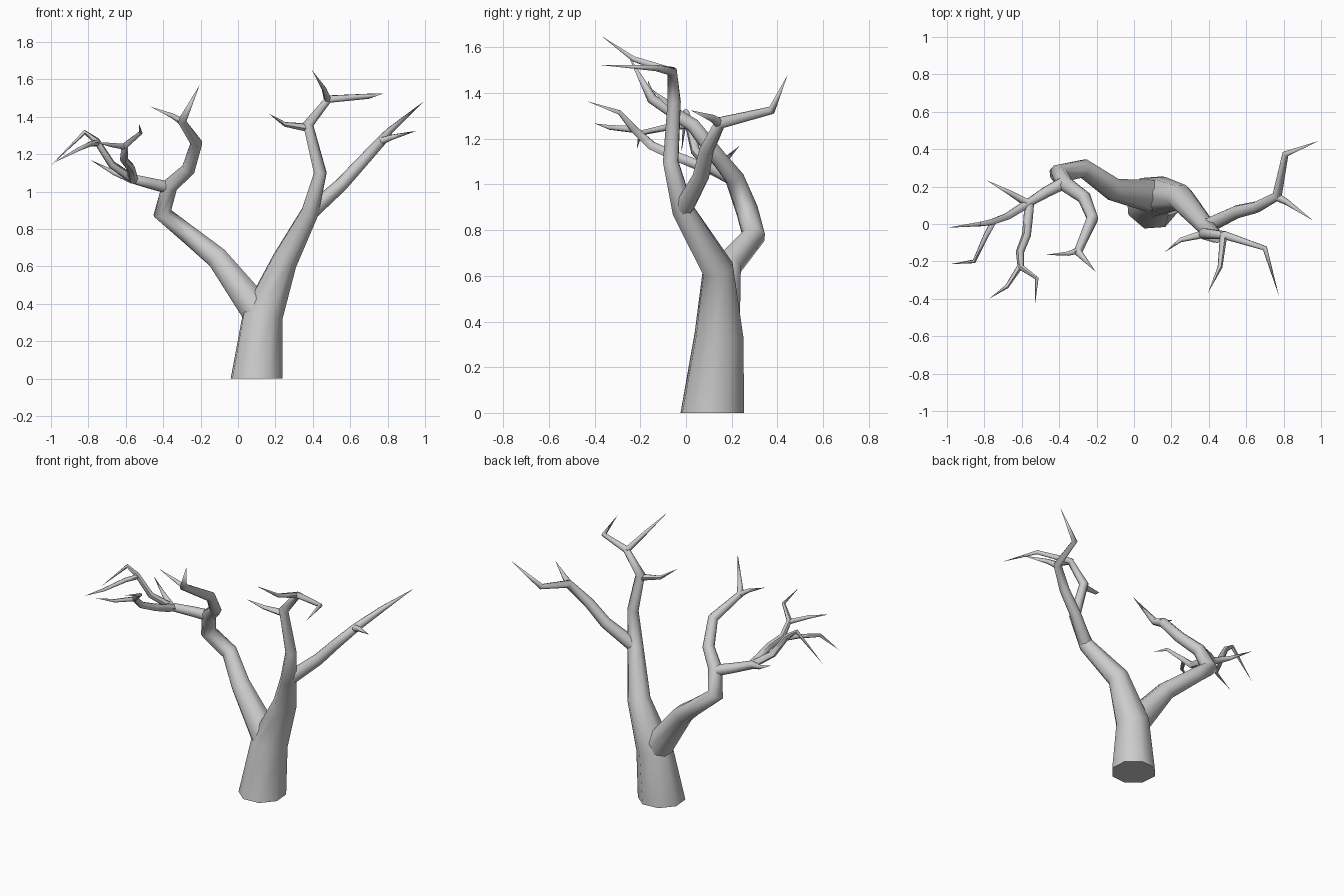
import bpy, bmesh, math
from mathutils import Vector


def limb(name, pts, sides=8):
    """Tapered tube through (x, y, z, radius) points; radius 0 ends in a point."""
    bm = bmesh.new()
    co = [Vector(p[:3]) for p in pts]
    seg = [(b - a).normalized() for a, b in zip(co, co[1:])]
    u = Vector((0.31, 0.9, 0.17))
    prev = None
    for i, p in enumerate(co):
        if i == 0:
            t = seg[0]
        elif i == len(co) - 1:
            t = seg[-1]
        else:
            t = (seg[i - 1] + seg[i]).normalized()
        u = (u - t * u.dot(t)).normalized()
        v = t.cross(u)
        r = pts[i][3]
        if r == 0:
            tip = bm.verts.new(p)
            for k in range(sides):
                bm.faces.new((prev[k], prev[(k + 1) % sides], tip))
            prev = None
            break
        ring = []
        for k in range(sides):
            a = 2 * math.pi * k / sides
            ring.append(bm.verts.new(p + (u * math.cos(a) + v * math.sin(a)) * r))
        if prev:
            for k in range(sides):
                j = (k + 1) % sides
                bm.faces.new((prev[k], prev[j], ring[j], ring[k]))
        else:
            if p.z == 0:  # flat foot on the ground
                for w in ring:
                    w.co.z = 0
            bm.faces.new(ring[::-1])
        prev = ring
    if prev:
        bm.faces.new(prev)
    bmesh.ops.recalc_face_normals(bm, faces=bm.faces)
    me = bpy.data.meshes.new(name)
    bm.to_mesh(me)
    bm.free()
    ob = bpy.data.objects.new(name, me)
    bpy.context.collection.objects.link(ob)
    bpy.ops.object.select_all(action='DESELECT')
    ob.select_set(True)
    bpy.context.view_layer.objects.active = ob
    bpy.ops.object.shade_smooth_by_angle(angle=math.radians(60))


# Trunk running on into the right upright limb
limb("trunk", [(0.10, 0.115, 0, 0.147), (0.133, 0.145, 0.34, 0.113),
               (0.25, 0.14, 0.63, 0.073), (0.385, -0.015, 0.89, 0.05),
               (0.44, -0.067, 1.10, 0.036), (0.375, -0.052, 1.36, 0.031),
               (0.485, -0.06, 1.495, 0.022), (0.70, -0.13, 1.51, 0.014),
               (0.775, -0.385, 1.524, 0)])
limb("right_top_twig", [(0.48, -0.05, 1.49, 0.02), (0.46, -0.23, 1.55, 0.013),
                        (0.395, -0.37, 1.65, 0)], 6)
limb("right_inner_twig", [(0.385, -0.05, 1.34, 0.024), (0.25, -0.085, 1.36, 0.013),
                          (0.165, -0.15, 1.417, 0)], 6)

# Right outer limb
limb("right_outer_limb", [(0.375, -0.02, 0.88, 0.044), (0.55, 0.065, 1.035, 0.036),
                          (0.655, 0.09, 1.15, 0.032), (0.765, 0.15, 1.27, 0.027),
                          (0.81, 0.375, 1.325, 0.018), (0.99, 0.445, 1.48, 0)])
limb("right_outer_twig", [(0.755, 0.15, 1.265, 0.024), (0.82, 0.115, 1.29, 0.016),
                          (0.955, 0.02, 1.325, 0)], 6)

# Left limb, bending up into its upright branch
limb("left_limb", [(0.12, 0.147, 0.34, 0.095), (-0.11, 0.185, 0.645, 0.062),
                   (-0.27, 0.297, 0.775, 0.052), (-0.405, 0.268, 0.885, 0.051),
                   (-0.365, 0.212, 1.03, 0.043), (-0.265, 0.14, 1.12, 0.037),
                   (-0.222, 0.03, 1.26, 0.032), (-0.30, -0.15, 1.375, 0.023),
                   (-0.205, -0.255, 1.57, 0)])
limb("left_upright_twig", [(-0.295, -0.14, 1.37, 0.019), (-0.35, -0.158, 1.405, 0.013),
                           (-0.47, -0.165, 1.455, 0)], 6)

# Left sideways branch ending in a spike
limb("left_side_branch", [(-0.365, 0.225, 1.02, 0.036), (-0.47, 0.17, 1.045, 0.031),
                          (-0.57, 0.11, 1.07, 0.026), (-0.66, 0.165, 1.10, 0.014),
                          (-0.79, 0.235, 1.17, 0)])
limb("left_outer_branch", [(-0.56, 0.115, 1.065, 0.024), (-0.675, 0.042, 1.145, 0.021),
                           (-0.755, 0.012, 1.27, 0.018), (-0.82, 0.0, 1.318, 0.013),
                           (-1.0, -0.02, 1.14, 0)], 6)
limb("left_outer_twig", [(-0.75, 0.015, 1.26, 0.017), (-0.79, -0.06, 1.255, 0.015),
                         (-0.855, -0.2, 1.225, 0.011), (-0.985, -0.215, 1.155, 0)], 6)
limb("left_front_branch", [(-0.56, 0.115, 1.065, 0.026), (-0.565, 0.04, 1.09, 0.025),
                           (-0.575, -0.06, 1.13, 0.024), (-0.61, -0.15, 1.17, 0.022),
                           (-0.605, -0.23, 1.245, 0.018), (-0.52, -0.29, 1.315, 0.011),
                           (-0.53, -0.435, 1.365, 0)], 6)
limb("left_front_twig", [(-0.605, -0.22, 1.24, 0.016), (-0.68, -0.335, 1.25, 0.011),
                         (-0.775, -0.4, 1.267, 0)], 6)
